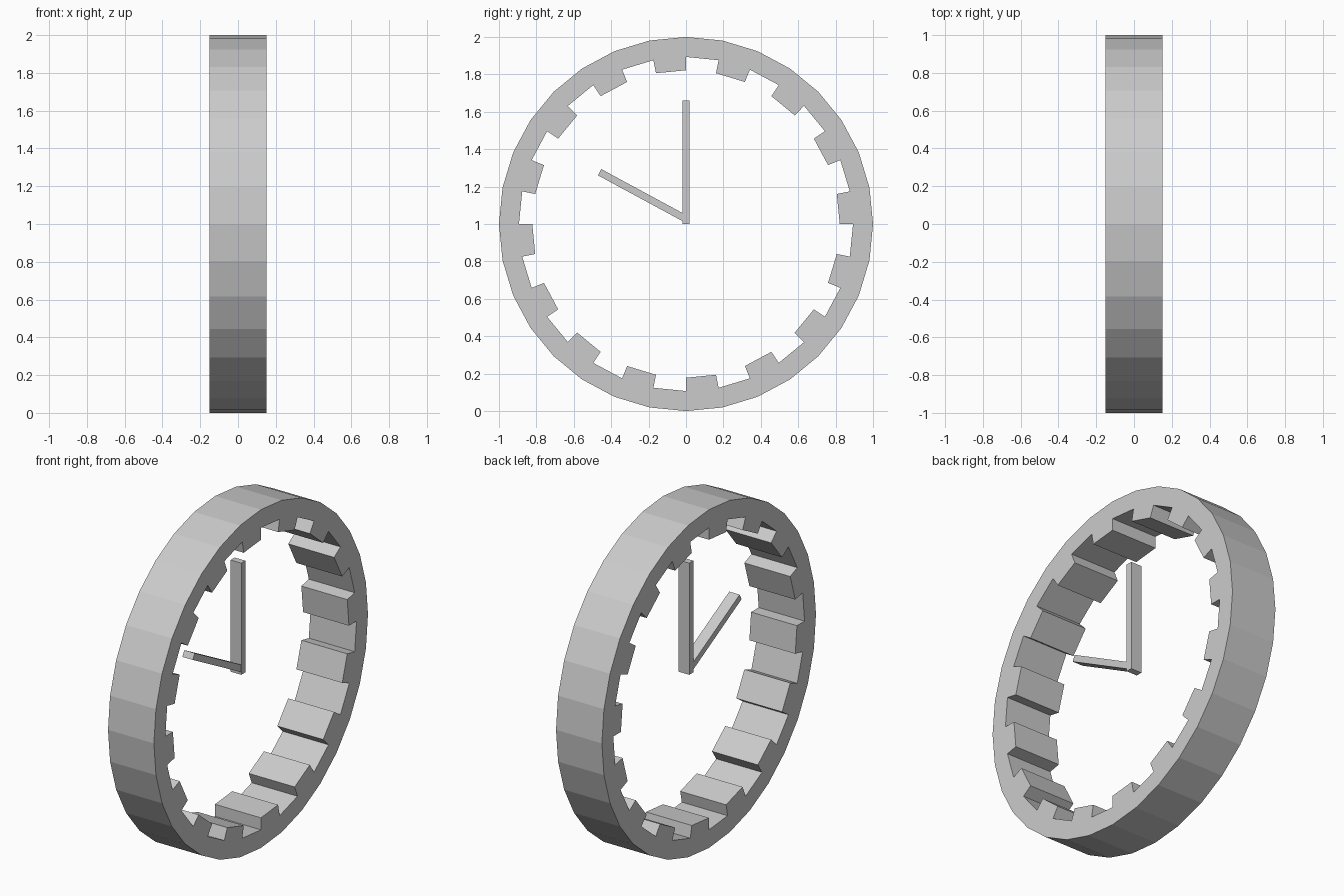
import bpy, bmesh
from math import sin, cos, pi, radians
from mathutils import Matrix

if "Cube" in bpy.data.objects:
    bpy.data.objects.remove(bpy.data.objects["Cube"])

SEGMENTS = 32
HALF_DEPTH = 0.15
CENTER_Z = 1.0
R_OUT, R_IN, R_TOOTH = 1.0, 0.893, 0.822


def finish(bm, name):
    bmesh.ops.recalc_face_normals(bm, faces=bm.faces)
    mesh = bpy.data.meshes.new(name)
    bm.to_mesh(mesh)
    bm.free()
    obj = bpy.data.objects.new(name, mesh)
    bpy.context.collection.objects.link(obj)
    return obj


# Clock rim: ring sectors, every second one reaching further inward as an hour tooth
def clock_rim():
    bm = bmesh.new()

    def pt(r, k):
        a = 2 * pi * k / SEGMENTS
        return bm.verts.new((-HALF_DEPTH, r * sin(a), CENTER_Z + r * cos(a)))

    outer = [pt(R_OUT, k) for k in range(SEGMENTS)]
    inner = [pt(R_IN, k) for k in range(SEGMENTS)]
    for k in range(SEGMENTS):
        n = (k + 1) % SEGMENTS
        bm.faces.new((outer[k], outer[n], inner[n], inner[k]))
        if k % 2:
            bm.faces.new((inner[k], inner[n], pt(R_TOOTH, n), pt(R_TOOTH, k)))
    # Extrude the flat profile through the depth of the clock
    ext = bmesh.ops.extrude_face_region(bm, geom=bm.faces[:], use_keep_orig=True)
    moved = [g for g in ext["geom"] if isinstance(g, bmesh.types.BMVert)]
    bmesh.ops.translate(bm, verts=moved, vec=(2 * HALF_DEPTH, 0, 0))
    return finish(bm, "clock_rim")


# Clock hand: a thin bar starting at base_z and leaning by angle towards -y
def clock_hand(name, length, width, depth, base_z, angle):
    bm = bmesh.new()
    bmesh.ops.create_cube(bm, size=1)
    bmesh.ops.translate(bm, verts=bm.verts, vec=(0, 0, 0.5))
    bmesh.ops.scale(bm, verts=bm.verts, vec=(depth, width, length))
    bm.transform(Matrix.Translation((0, 0, base_z)) @ Matrix.Rotation(angle, 4, 'X'))
    return finish(bm, name)


clock_rim()
clock_hand("minute_hand", 0.66, 0.038, 0.07, 1.0, 0)
clock_hand("hour_hand", 0.525, 0.038, 0.068, 1.027, radians(61.6))
